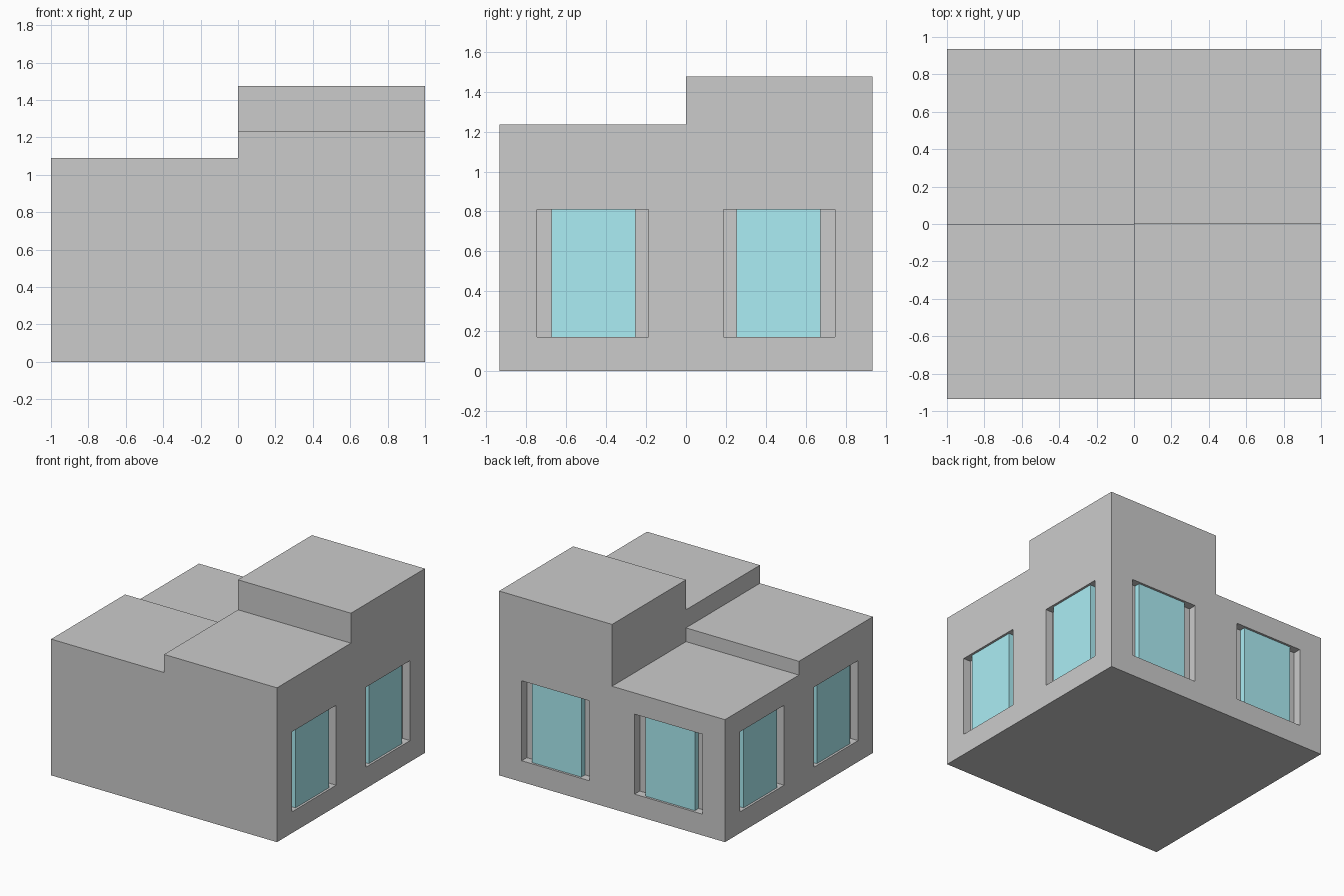
import bpy

if "Cube" in bpy.data.objects:
    bpy.data.objects.remove(bpy.data.objects["Cube"])

HALF_X, HALF_Y = 1.0, 0.935
SILL, HEAD = 0.17, 0.81          # window opening heights
RECESS, INSET = 0.065, 0.018     # recess depth, pane setback from wall


def box(name, x, y, z):
    """Box from (min, max) ranges along each axis."""
    sizes = [abs(r[1] - r[0]) for r in (x, y, z)]
    centre = [(r[0] + r[1]) / 2 for r in (x, y, z)]
    bpy.ops.mesh.primitive_cube_add(size=1, location=centre)
    ob = bpy.context.object
    ob.name = name
    ob.scale = sizes
    bpy.ops.object.transform_apply(location=False, rotation=False, scale=True)
    return ob


def cut(target, x, y, z):
    """Subtract a box from the target."""
    cutter = box("cutter", x, y, z)
    cutter.hide_render = True
    mod = target.modifiers.new("cut", 'BOOLEAN')
    mod.operation, mod.solver, mod.object = 'DIFFERENCE', 'EXACT', cutter
    bpy.context.view_layer.objects.active = target
    bpy.ops.object.modifier_apply(modifier=mod.name)
    bpy.data.objects.remove(cutter, do_unlink=True)


# Building mass with the roof stepping down around its four quarters
walls = box("building_walls", (-HALF_X, HALF_X), (-HALF_Y, HALF_Y), (0, 1.475))
cut(walls, (-2, 2), (-2, 0), (1.235, 2))
cut(walls, (-2, 0), (-2, 2), (1.09, 2))
cut(walls, (-2, 0), (0, 2), (0.98, 2))

# Window glass colour
glass = bpy.data.materials.new("glass")
glass.diffuse_color = (0.41, 0.85, 0.91, 1)
glass.use_nodes = True
glass.node_tree.nodes["Principled BSDF"].inputs["Base Color"].default_value = glass.diffuse_color


def ordered(a, b):
    return (min(a, b), max(a, b))


# Recessed windows: two each on the right, left and back walls
for wall, out in (("right", 1), ("left", -1), ("back", 1)):
    across_x = wall == "back"
    face = HALF_Y if across_x else HALF_X
    opening = (0.2, 0.8) if across_x else (0.1875, 0.7475)
    glazing = (0.285, 0.72) if across_x else (0.252, 0.674)
    hole_depth = ordered(out * (face - RECESS), out * (face + 0.2))
    pane_depth = ordered(out * (face - RECESS), out * (face - INSET))
    for side in (-1, 1):
        hole = ordered(side * opening[0], side * opening[1])
        pane = ordered(side * glazing[0], side * glazing[1])
        height = (SILL, HEAD)
        name = f"{wall}_window_pane_{1 if side < 0 else 2}"
        if across_x:
            cut(walls, hole, hole_depth, height)
            ob = box(name, pane, pane_depth, height)
        else:
            cut(walls, hole_depth, hole, height)
            ob = box(name, pane_depth, pane, height)
        ob.data.materials.append(glass)
